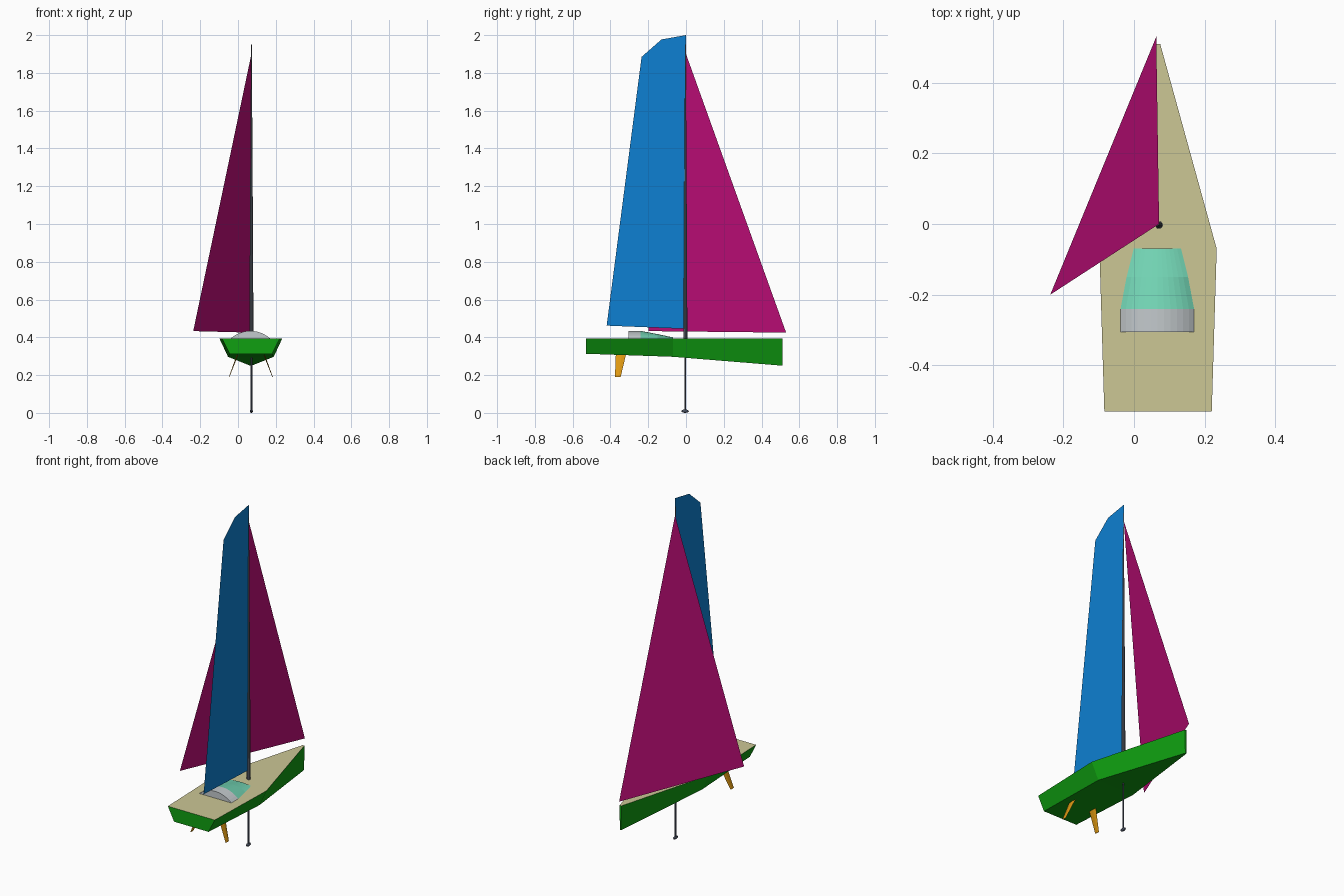
import bpy, bmesh, math
from mathutils import Vector

if "Cube" in bpy.data.objects:
    bpy.data.objects.remove(bpy.data.objects["Cube"])

CX = 0.068  # centreline of the boat


def material(name, rgb):
    m = bpy.data.materials.new(name)
    lin = [((c / 255 + 0.055) / 1.055) ** 2.4 if c > 10 else c / 255 / 12.92 for c in rgb]
    m.diffuse_color = (*lin, 1)
    m.use_nodes = True
    m.node_tree.nodes["Principled BSDF"].inputs["Base Color"].default_value = m.diffuse_color
    return m


GREEN = material("hull green", (16, 160, 17))
TAN = material("deck tan", (204, 199, 149))
BLUE = material("sail blue", (13, 128, 210))
PINK = material("sail pink", (196, 14, 124))
TEAL = material("cabin teal", (117, 217, 184))
PALE = material("cabin pale grey", (196, 202, 205))
MAST = material("mast grey", (98, 104, 114))
SLATE = material("keel slate", (72, 80, 96))
ORANGE = material("rudder orange", (222, 152, 18))


def build(name, verts, faces, mats, fix=True):
    me = bpy.data.meshes.new(name)
    me.from_pydata(verts, [], faces)
    for m in mats:
        me.materials.append(m)
    if fix:
        bm = bmesh.new()
        bm.from_mesh(me)
        bmesh.ops.recalc_face_normals(bm, faces=bm.faces)
        bm.to_mesh(me)
        bm.free()
    ob = bpy.data.objects.new(name, me)
    bpy.context.collection.objects.link(ob)
    return ob


def loft(name, rings, mats):
    """Skin a row of equal-length closed rings and cap both ends."""
    n = len(rings[0])
    verts = [v for r in rings for v in r]
    faces = [(i * n + j, i * n + (j + 1) % n, (i + 1) * n + (j + 1) % n, (i + 1) * n + j)
             for i in range(len(rings) - 1) for j in range(n)]
    faces += [tuple(range(n)), tuple(range((len(rings) - 1) * n, len(rings) * n))]
    return build(name, verts, faces, mats)


# Hull: flat-bottomed sections (y, deck half width, bottom half width, bottom z)
DECK = 0.393
sections = [(-0.53, 0.152, 0.112, 0.313), (-0.07, 0.166, 0.121, 0.297), (0.51, 0.006, 0.004, 0.25)]
hull = loft("hull", [[(CX - w, y, DECK), (CX - b, y, z), (CX + b, y, z), (CX + w, y, DECK)]
                     for y, w, b, z in sections], [GREEN, TAN])
for p in hull.data.polygons:
    if p.normal.z > 0.9:
        p.material_index = 1

# Cabin: arched rows shrinking forward, pale hoop at the back and teal nose
N = 12


def arch(y, w, h):
    r = (w * w + h * h) / (2 * h)
    a = math.asin(w / r)
    return [(CX - 0.002 + r * math.sin(-a + 2 * a * k / N), y,
             DECK + 0.001 + h - r + r * math.cos(-a + 2 * a * k / N)) for k in range(N + 1)]


cabin = loft("cabin", [arch(-0.305, 0.104, 0.04), arch(-0.24, 0.104, 0.04),
                       arch(-0.15, 0.087, 0.023), arch(-0.07, 0.067, 0.006)], [PALE, TEAL])
for p in cabin.data.polygons:
    if p.center.y > -0.24:
        p.material_index = 1


# Mast and keel: round tapered poles
def pole(name, x, y, levels, mat, n=10):
    loft(name, [[(x + r * math.cos(2 * math.pi * k / n), y + r * math.sin(2 * math.pi * k / n), z)
                 for k in range(n)] for z, r in levels], [mat])


MX = 0.071
pole("mast", MX, -0.003, [(DECK - 0.02, 0.011), (1.0, 0.008), (1.95, 0.002)], MAST)
pole("keel_fin", MX, -0.004, [(0.01, 0.005), (0.31, 0.005)], SLATE)

# Keel bulb: small stretched ball
bm = bmesh.new()
bmesh.ops.create_uvsphere(bm, u_segments=10, v_segments=6, radius=1)
for v in bm.verts:
    v.co = Vector((MX + v.co.x * 0.009, -0.005 + v.co.y * 0.02, 0.009 + v.co.z * 0.009))
me = bpy.data.meshes.new("keel_bulb")
bm.to_mesh(me)
bm.free()
me.materials.append(SLATE)
bpy.context.collection.objects.link(bpy.data.objects.new("keel_bulb", me))

# Rudders: twin splayed tapering blades
for side, label in ((-1, "left"), (1, "right")):
    rings = []
    for off, z, y0, y1, t in ((0.064, 0.325, -0.371, -0.314, 0.004), (0.115, 0.19, -0.376, -0.346, 0.0015)):
        x = CX + side * off
        ym = y0 + 0.6 * (y1 - y0)
        rings.append([(x, y0, z), (x + t, ym, z), (x, y1, z), (x - t, ym, z)])
    loft(label + "_rudder", rings, [ORANGE])

# Sails: thin flat sheets
main = [(0.0, 2.0), (-0.13, 1.977), (-0.235, 1.885), (-0.42, 0.462), (0.0, 0.445)]
build("main_sail", [(MX, y, z) for y, z in main], [(0, 1, 2, 3, 4)], [BLUE], fix=False)
build("front_sail", [(0.063, 0.53, 0.425), (MX, 0.0, 1.90), (-0.237, -0.20, 0.433)],
      [(0, 1, 2)], [PINK], fix=False)
